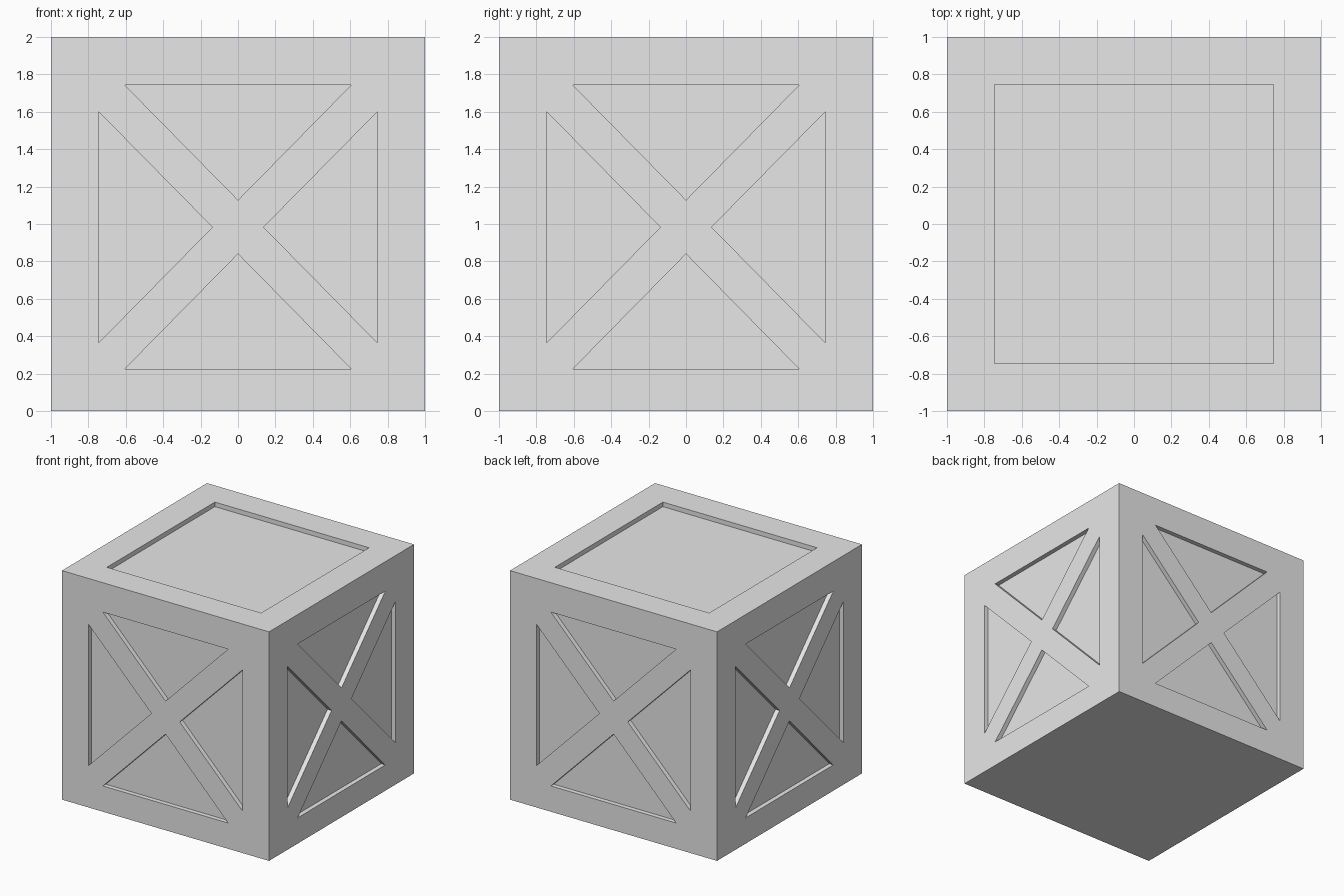
import bpy, bmesh
from math import pi
from mathutils import Matrix, Vector

if "Cube" in bpy.data.objects:
    bpy.data.objects.remove(bpy.data.objects["Cube"])

DEPTH = 0.04   # how far the panels sit below the frame
OVER = 0.1     # how far the cutters stand out of the crate

grey = bpy.data.materials.new("plain grey")
grey.use_nodes = True
colour = (0.8, 0.8, 0.8, 1)
grey.diffuse_color = colour
grey.node_tree.nodes["Principled BSDF"].inputs["Base Color"].default_value = colour


def make_object(name, bm):
    bmesh.ops.recalc_face_normals(bm, faces=bm.faces)
    mesh = bpy.data.meshes.new(name)
    bm.to_mesh(mesh)
    bm.free()
    mesh.materials.append(grey)
    obj = bpy.data.objects.new(name, mesh)
    bpy.context.collection.objects.link(obj)
    return obj


def add_prism(bm, points, direction):
    face = bm.faces.new([bm.verts.new(p) for p in points])
    result = bmesh.ops.extrude_face_region(bm, geom=[face], use_keep_orig=True)
    verts = [v for v in result["geom"] if isinstance(v, bmesh.types.BMVert)]
    bmesh.ops.translate(bm, verts=verts, vec=direction)


# Solid crate body
bm = bmesh.new()
bmesh.ops.create_cube(bm, size=2, matrix=Matrix.Translation((0, 0, 1)))
crate = make_object("crate", bm)

# Triangular recesses that leave a crossed brace on each side
triangles = [
    [(-0.605, 1.743), (0.605, 1.743), (0, 1.128)],
    [(-0.605, 0.225), (0.605, 0.225), (0, 0.84)],
    [(-0.745, 1.6), (-0.745, 0.365), (-0.137, 0.983)],
    [(0.745, 1.6), (0.745, 0.365), (0.137, 0.983)],
]
bm = bmesh.new()
for side in range(4):
    turn = Matrix.Rotation(side * pi / 2, 3, "Z")
    for triangle in triangles:
        points = [turn @ Vector((x, DEPTH - 1, z)) for x, z in triangle]
        add_prism(bm, points, turn @ Vector((0, -DEPTH - OVER, 0)))

# Square recess in the lid
h = 0.745
square = [(-h, -h), (h, -h), (h, h), (-h, h)]
add_prism(bm, [(x, y, 2 - DEPTH) for x, y in square], Vector((0, 0, DEPTH + OVER)))
cutter = make_object("recess_cutter", bm)
cutter.hide_render = True

# Carve the recesses, then drop the cutter
carve = crate.modifiers.new("carve", "BOOLEAN")
carve.operation = "DIFFERENCE"
carve.solver = "EXACT"
carve.object = cutter
bpy.context.view_layer.objects.active = crate
bpy.ops.object.modifier_apply(modifier=carve.name)
bpy.data.objects.remove(cutter)
